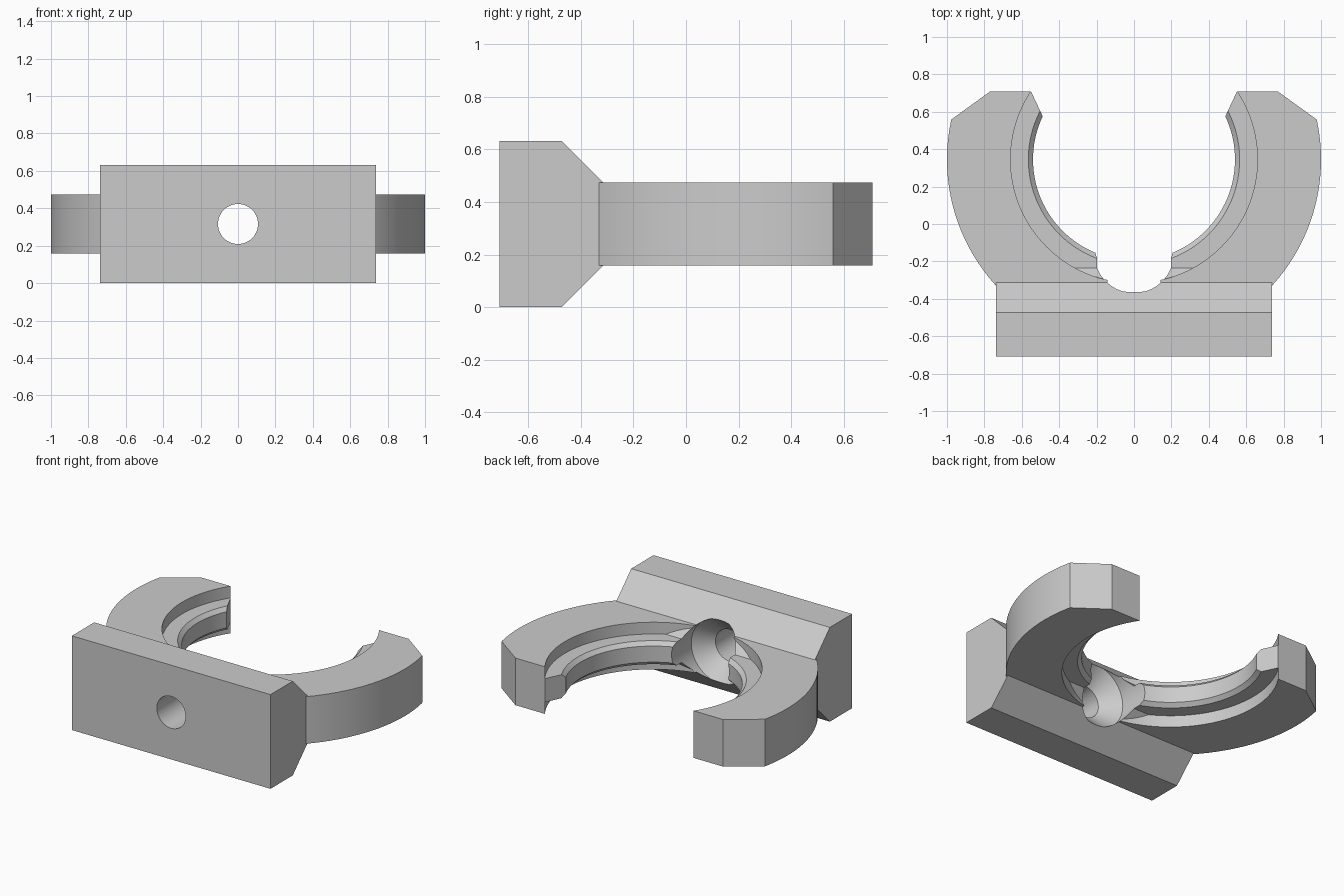
import bpy, bmesh, math

cube = bpy.data.objects.get("Cube")
if cube:
    bpy.data.objects.remove(cube, do_unlink=True)

MID = 0.316          # height of the symmetry plane
RING_Y = 0.345       # ring centre

grey = bpy.data.materials.new("light grey")
grey.use_nodes = True
grey.diffuse_color = (0.6, 0.6, 0.6, 1)
grey.node_tree.nodes["Principled BSDF"].inputs["Base Color"].default_value = (0.6, 0.6, 0.6, 1)


def finish(name, bm):
    bmesh.ops.recalc_face_normals(bm, faces=bm.faces)
    mesh = bpy.data.meshes.new(name)
    bm.to_mesh(mesh)
    bm.free()
    mesh.materials.append(grey)
    obj = bpy.data.objects.new(name, mesh)
    bpy.context.collection.objects.link(obj)
    return obj


def prism(name, points, offset):
    """Extrude a closed outline of 3D points along an offset."""
    bm = bmesh.new()
    face = bm.faces.new([bm.verts.new(p) for p in points])
    out = bmesh.ops.extrude_face_region(bm, geom=[face])
    bmesh.ops.translate(bm, vec=offset, verts=[v for v in out["geom"] if isinstance(v, bmesh.types.BMVert)])
    return finish(name, bm)


def lathe(name, points, centre, axis, steps):
    """Turn a profile around an axis; end points on the axis are merged."""
    bm = bmesh.new()
    verts = [bm.verts.new(p) for p in points]
    edges = [bm.edges.new((a, b)) for a, b in zip(verts, verts[1:] + verts[:1])]
    bmesh.ops.spin(bm, geom=verts + edges, cent=centre, axis=axis, angle=math.tau, steps=steps)
    bmesh.ops.remove_doubles(bm, verts=bm.verts, dist=1e-5)
    loose = [e for e in bm.edges if not e.link_faces]
    bmesh.ops.delete(bm, geom=loose, context="EDGES")
    return finish(name, bm)


def combine(target, tool, operation):
    mod = target.modifiers.new(operation.lower(), "BOOLEAN")
    mod.operation, mod.object, mod.solver = operation, tool, "EXACT"
    bpy.context.view_layer.objects.active = target
    bpy.ops.object.modifier_apply(modifier=mod.name)
    bpy.data.objects.remove(tool, do_unlink=True)


# Ring with an inner rib
half = [(1.0, 0.158), (0.66, 0.158), (0.66, 0.079), (0.565, 0.079), (0.54, 0.054)]
section = half + [(r, -h) for r, h in reversed(half)]
clamp = lathe("clamp_body", [(r, RING_Y, MID + h) for r, h in section],
              (0, RING_Y, 0), (0, 0, 1), 128)

# Trim the ring to an open mouth with chamfered tips
side = [(0.4, 0.387), (0.55, 0.708), (0.77, 0.708), (0.975, 0.56), (1.1, 0.469), (1.1, -0.8)]
outline = side + [(-x, y) for x, y in reversed(side)]
combine(clamp, prism("mouth_trim", [(x, y, -0.2) for x, y in outline], (0, 0, 1)), "INTERSECT")

# Mounting block tapering into the ring
taper = [(-0.708, 0.316), (-0.472, 0.316), (-0.235, 0.079)]
block = taper + [(y, -h) for y, h in reversed(taper)]
combine(clamp, prism("mounting_block", [(-0.737, y, MID + h) for y, h in block], (1.474, 0, 0)), "UNION")

# Countersunk screw hole
bore = [(0, -0.9), (0.107, -0.9), (0.107, -0.465), (0.213, -0.36), (0.213, 0.1), (0, 0.1)]
combine(clamp, lathe("screw_hole", [(r, y, MID) for r, y in bore],
                     (0, 0, MID), (0, 1, 0), 64), "DIFFERENCE")

# Smooth curves, sharp edges
bpy.ops.object.select_all(action="DESELECT")
clamp.select_set(True)
bpy.context.view_layer.objects.active = clamp
bpy.ops.object.shade_smooth_by_angle(angle=math.radians(25))
